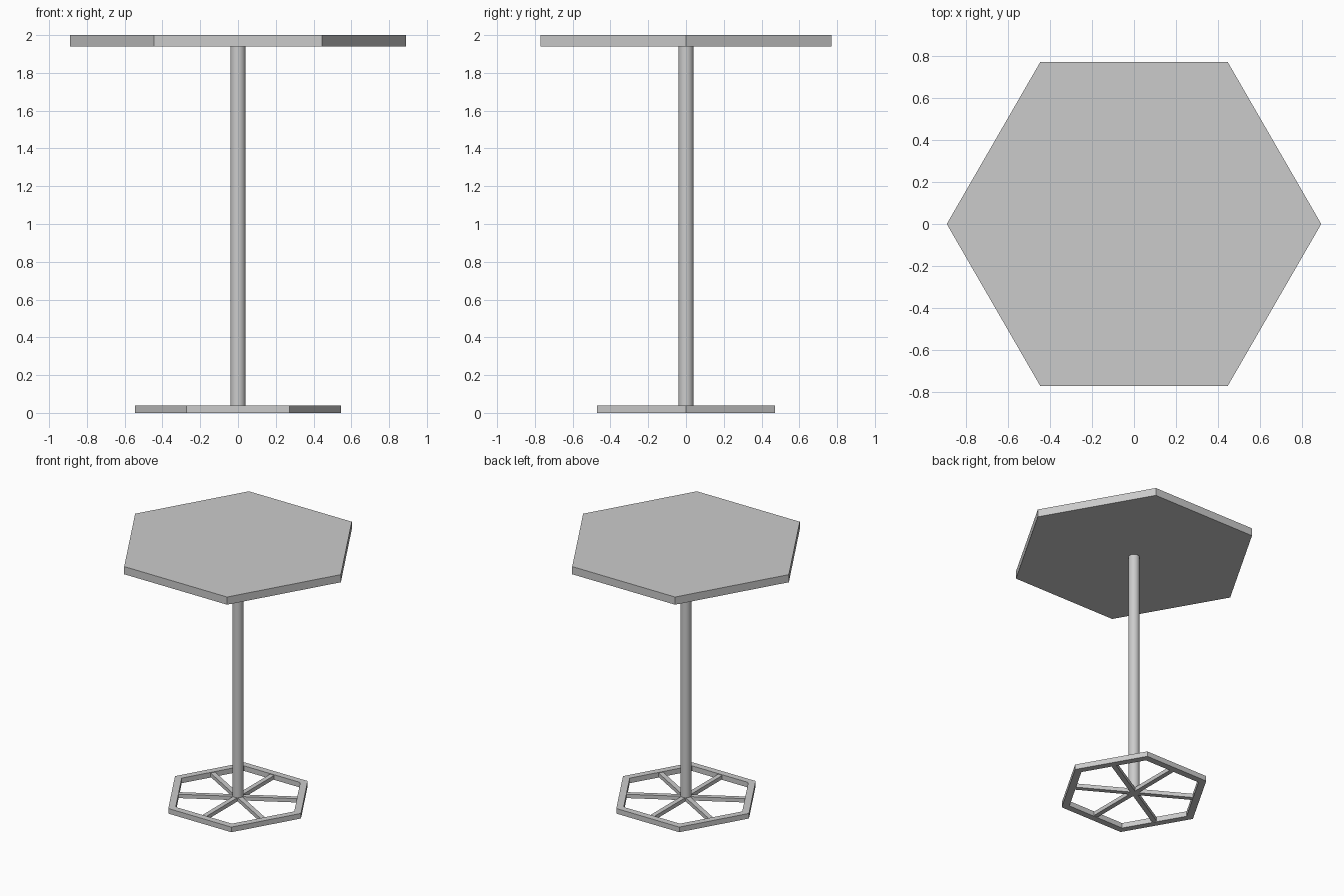
import bpy, math

if "Cube" in bpy.data.objects:
    bpy.data.objects.remove(bpy.data.objects["Cube"])

def prism(name, sides, radius, z0, z1):
    bpy.ops.mesh.primitive_cylinder_add(vertices=sides, radius=radius, depth=z1 - z0,
                                        location=(0, 0, (z0 + z1) / 2))
    ob = bpy.context.object
    ob.name = name
    return ob

def hexagon(r):
    return [(r * math.cos(math.radians(60 * i)), r * math.sin(math.radians(60 * i))) for i in range(6)]

def mesh_object(name, verts, faces):
    me = bpy.data.meshes.new(name)
    me.from_pydata(verts, [], faces)
    ob = bpy.data.objects.new(name, me)
    bpy.context.collection.objects.link(ob)
    return ob

# Hexagonal table top, corners on the x axis
pts = hexagon(0.89)
verts = [(x, y, z) for z in (1.94, 2.0) for x, y in pts]
faces = [tuple(reversed(range(6))), tuple(range(6, 12))]
faces += [(i, (i + 1) % 6, (i + 1) % 6 + 6, i + 6) for i in range(6)]
mesh_object("table_top", verts, faces)

# Central pole
prism("pole", 32, 0.04, 0.02, 1.94)
bpy.ops.object.shade_smooth_by_angle(angle=math.radians(30))

# Hexagonal base ring: closed loop of a rectangular section
RING_H, R_OUT, R_IN = 0.04, 0.545, 0.487
section = [(R_OUT, 0), (R_OUT, RING_H), (R_IN, RING_H), (R_IN, 0)]
loops = [hexagon(r) for r, z in section]
verts = [(*loops[k][i], section[k][1]) for i in range(6) for k in range(4)]
faces = [(4 * i + k, 4 * ((i + 1) % 6) + k, 4 * ((i + 1) % 6) + (k + 1) % 4, 4 * i + (k + 1) % 4)
         for i in range(6) for k in range(4)]
mesh_object("base_ring", verts, faces)

# Spokes from the pole to the middle of each ring side
SPOKE_L, SPOKE_W, Z0, Z1 = 0.43, 0.036, 0.005, 0.035
for i in range(6):
    a = math.radians(30 + 60 * i)
    bpy.ops.mesh.primitive_cube_add(size=1, rotation=(0, 0, a), location=(
        SPOKE_L / 2 * math.cos(a), SPOKE_L / 2 * math.sin(a), (Z0 + Z1) / 2))
    ob = bpy.context.object
    ob.name = f"spoke_{i + 1}"
    ob.scale = (SPOKE_L, SPOKE_W, Z1 - Z0)
